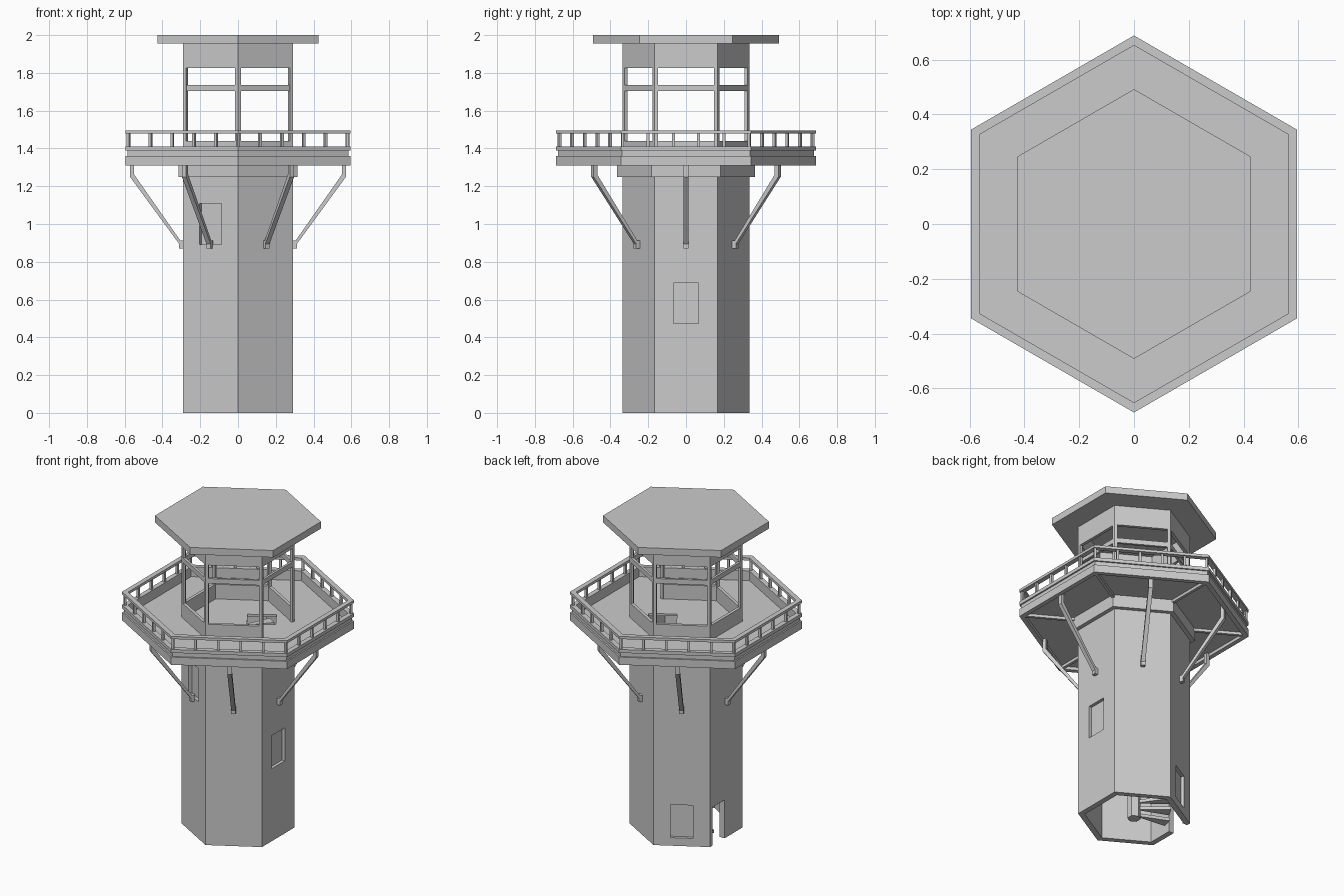
import bpy, bmesh
from math import radians, cos, sin, pi
from mathutils import Vector, Matrix

if "Cube" in bpy.data.objects:
    bpy.data.objects.remove(bpy.data.objects["Cube"])


def pol(r, deg, z):
    a = radians(deg)
    return Vector((r * cos(a), r * sin(a), z))


def corner(k, r, z):
    return pol(r, 90 + 60 * k, z)


def finish(name, bm):
    bmesh.ops.recalc_face_normals(bm, faces=bm.faces)
    me = bpy.data.meshes.new(name)
    bm.to_mesh(me)
    bm.free()
    ob = bpy.data.objects.new(name, me)
    bpy.context.collection.objects.link(ob)
    return ob


def add_box(bm, center, size, deg=0):
    m = Matrix.Translation(center) @ Matrix.Rotation(radians(deg), 4, 'Z') @ Matrix.Diagonal((*size, 1))
    bmesh.ops.create_cube(bm, size=1, matrix=m)


def add_prism(bm, points, offset):
    # extrude a flat outline along an offset
    a = [bm.verts.new(p) for p in points]
    b = [bm.verts.new(Vector(p) + offset) for p in points]
    n = len(a)
    bm.faces.new(a)
    bm.faces.new(b[::-1])
    for i in range(n):
        j = (i + 1) % n
        bm.faces.new((a[i], b[i], b[j], a[j]))


def add_ring(bm, R, r, z0, z1, sides=range(6)):
    # hexagonal wall, optionally with some sides left out
    sides = list(sides)
    v = [[bm.verts.new(corner(k, rr, z)) for rr, z in ((R, z0), (R, z1), (r, z1), (r, z0))]
         for k in range(6)]
    for k in sides:
        a, b = v[k], v[(k + 1) % 6]
        for i in range(4):
            j = (i + 1) % 4
            bm.faces.new((a[i], a[j], b[j], b[i]))
        if (k - 1) % 6 not in sides:
            bm.faces.new(a)
        if (k + 1) % 6 not in sides:
            bm.faces.new(b)


def ring(name, *args):
    bm = bmesh.new()
    add_ring(bm, *args)
    return finish(name, bm)


def slab(name, R, z0, z1):
    bm = bmesh.new()
    add_prism(bm, [corner(k, R, z0) for k in range(6)], Vector((0, 0, z1 - z0)))
    return finish(name, bm)


def cut(ob, center, size, deg):
    # boolean out a box, then bake the result
    bm = bmesh.new()
    add_box(bm, center, size, deg)
    cutter = finish("cutter", bm)
    cutter.hide_render = True
    mod = ob.modifiers.new("cut", 'BOOLEAN')
    mod.operation = 'DIFFERENCE'
    mod.solver = 'EXACT'
    mod.object = cutter
    dg = bpy.context.evaluated_depsgraph_get()
    me = bpy.data.meshes.new_from_object(ob.evaluated_get(dg))
    ob.modifiers.clear()
    ob.data = me
    bpy.data.objects.remove(cutter)


# tower shaft with recessed windows and a doorway
tower = ring("tower_shaft", 0.335, 0.295, 0, 1.335)
for deg, z in ((120, 0.16), (0, 0.58), (240, 1.0)):
    cut(tower, pol(0.29, deg, z), (0.04, 0.135, 0.215), deg)
cut(tower, (-0.28, 0.08, 0.10), (0.12, 0.125, 0.30), 0)

# spiral stair inside the shaft
bm = bmesh.new()
add_prism(bm, [corner(k, 0.04, 0) for k in range(6)], Vector((0, 0, 1.33)))
finish("stair_pole", bm)
bm = bmesh.new()
for i in range(31):
    a, z = 165 - 15.6 * i, 0.02 + 0.042 * i
    add_prism(bm, [pol(0.03, a + 10, z), pol(0.22, a + 9, z), pol(0.22, a - 9, z), pol(0.03, a - 10, z)],
              Vector((0, 0, 0.02)))
finish("stair_treads", bm)

# collar, deck floor with stair hatch, layered parapet
ring("collar", 0.365, 0.33, 1.25, 1.335)
deck = slab("deck_floor", 0.66, 1.33, 1.345)
cut(deck, pol(0.14, 33, 1.34), (0.17, 0.14, 0.1), 33)
ring("deck_rim", 0.688, 0.655, 1.31, 1.36)
ring("parapet_band", 0.677, 0.655, 1.36, 1.388)
ring("parapet_cap", 0.688, 0.652, 1.388, 1.41)
ring("hand_rail", 0.688, 0.652, 1.478, 1.495)

# railing posts
bm = bmesh.new()
for k in range(6):
    for i in range(5):
        p = corner(k, 0.67, 1.444).lerp(corner(k + 1, 0.67, 1.444), i / 5)
        add_box(bm, p, (0.015, 0.015, 0.07), 120 + 60 * k)
finish("railing_posts", bm)

# joists under the deck corners
bm = bmesh.new()
for k in range(6):
    add_box(bm, corner(k, 0.505, 1.322), (0.31, 0.018, 0.02), 90 + 60 * k)
finish("deck_joists", bm)

# angled braces at the middle of each side
profile = ((0.285, 0.87), (0.312, 0.87), (0.312, 0.895), (0.572, 1.25), (0.572, 1.332),
           (0.55, 1.332), (0.55, 1.262), (0.305, 0.912), (0.285, 0.912))
bm = bmesh.new()
for k in range(6):
    a = 60 * k
    side = pol(0.026, a + 90, 0)
    add_prism(bm, [pol(r, a, z) - side / 2 for r, z in profile], side)
finish("braces", bm)

# lookout cabin: sill walls open at the +x doorway, posts, transoms, head wall
ring("cabin_sill_wall", 0.335, 0.312, 1.345, 1.44, (0, 1, 2, 3, 5))
ring("cabin_transom", 0.333, 0.315, 1.705, 1.737)
ring("cabin_head_wall", 0.335, 0.312, 1.825, 1.956)
bm = bmesh.new()
for k in range(6):
    a = 90 + 60 * k
    # corner post as a bent strip following both adjoining sides
    c, n = corner(k, 0.335, 1.345), corner(k, 0.313, 1.345)
    e0 = (corner(k - 1, 1, 0) - corner(k, 1, 0)).normalized() * 0.018
    e1 = (corner(k + 1, 1, 0) - corner(k, 1, 0)).normalized() * 0.018
    i0, i1 = n + e0 * 0.4, n + e1 * 0.4
    add_prism(bm, [c, c + e1, i1, n, i0, c + e0], Vector((0, 0, 0.482)))
finish("cabin_posts", bm)

# flat overhanging roof
slab("roof", 0.492, 1.955, 2.0)
